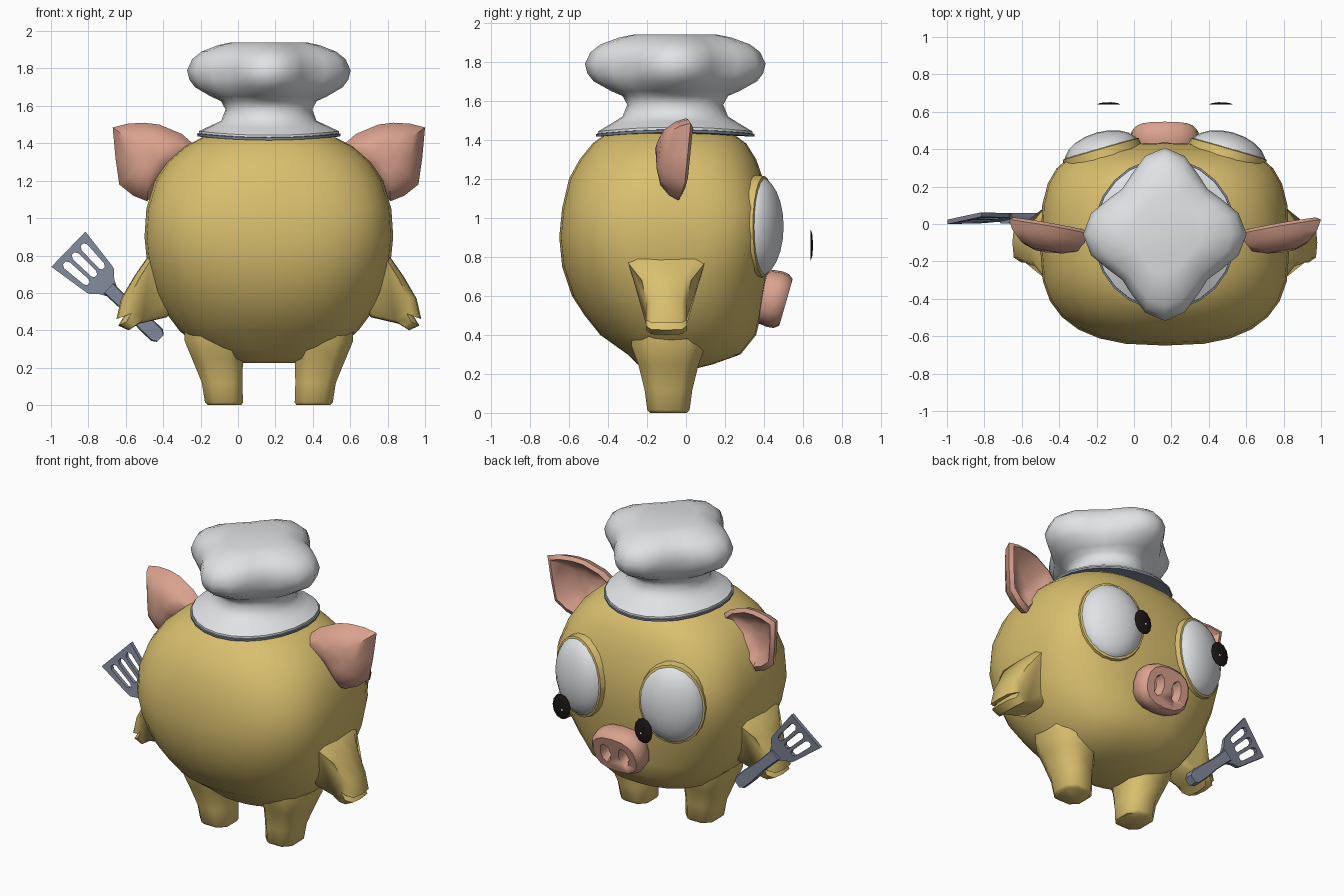
import bpy, bmesh, math
from mathutils import Vector, Matrix

if "Cube" in bpy.data.objects:
    bpy.data.objects.remove(bpy.data.objects["Cube"])

CX = 0.165  # symmetry plane of the body


def mat(name, rgb):
    m = bpy.data.materials.new(name)
    m.diffuse_color = (*rgb, 1)
    m.use_nodes = True
    m.node_tree.nodes["Principled BSDF"].inputs["Base Color"].default_value = m.diffuse_color
    return m


YELLOW = mat("mustard_skin", (0.69, 0.52, 0.155))
PINK = mat("pink_skin", (0.70, 0.36, 0.27))
WHITE = mat("white", (0.75, 0.76, 0.78))
SLATE = mat("slate_metal", (0.22, 0.25, 0.325))
BLACK = mat("pupil_black", (0.012, 0.008, 0.008))


def finish(name, bm, material, angle=40, mirror=False):
    bmesh.ops.recalc_face_normals(bm, faces=bm.faces)
    me = bpy.data.meshes.new(name)
    bm.to_mesh(me)
    bm.free()
    me.materials.append(material)
    ob = bpy.data.objects.new(name, me)
    bpy.context.collection.objects.link(ob)
    if mirror:  # mirrored twin across the body's middle
        pivot = bpy.data.objects.get("mirror_pivot")
        if not pivot:
            pivot = bpy.data.objects.new("mirror_pivot", None)
            pivot.location.x = CX
            pivot.hide_render = True
            bpy.context.collection.objects.link(pivot)
        mod = ob.modifiers.new("Mirror", 'MIRROR')
        mod.mirror_object = pivot
    bpy.ops.object.select_all(action='DESELECT')
    ob.select_set(True)
    bpy.context.view_layer.objects.active = ob
    bpy.ops.object.shade_smooth_by_angle(angle=math.radians(angle))
    return ob


def loft(rings, cap=True):
    bm = bmesh.new()
    vs = [[bm.verts.new(p) for p in r] for r in rings]
    n = len(rings[0])
    for a, b in zip(vs, vs[1:]):
        for i in range(n):
            j = (i + 1) % n
            bm.faces.new((a[i], a[j], b[j], b[i]))
    if cap:
        bm.faces.new(vs[0])
        bm.faces.new(vs[-1])
    return bm


def power(c, e):
    return math.copysign(abs(c) ** e, c)


def oval(cx, cy, z, rx, ry, n, e=1.0, off=0.0):
    ang = [2 * math.pi * (i + off) / n for i in range(n)]
    return [(cx + rx * power(math.cos(a), e), cy + ry * power(math.sin(a), e), z) for a in ang]


# Body: stacked rings (height, half width, back, front), squarer at the face
def body_ring(z, w, back, front, n=28):
    pts = []
    square = max(0, 1 - abs(z - 0.98) / 0.5)
    for i in range(n):
        a = 2 * math.pi * i / n
        s, c = math.sin(a), math.cos(a)
        e = 0.82 - 0.30 * square if s > 0 else 0.9 - 0.16 * square
        mid = -0.08 - 0.08 * square
        r = front - mid if s > 0 else mid - back
        pts.append((CX + w * power(c, e), mid + r * power(s, e), z))
    return pts


BODY = [(0.225, 0.14, -0.19, 0.04), (0.25, 0.26, -0.25, 0.14), (0.30, 0.37, -0.30, 0.28),
        (0.40, 0.48, -0.44, 0.36), (0.50, 0.555, -0.52, 0.385), (0.60, 0.605, -0.585, 0.40),
        (0.75, 0.65, -0.635, 0.425), (0.90, 0.665, -0.65, 0.435), (1.05, 0.655, -0.635, 0.43),
        (1.20, 0.61, -0.60, 0.395), (1.30, 0.545, -0.545, 0.36), (1.38, 0.455, -0.48, 0.31),
        (1.44, 0.34, -0.40, 0.23), (1.48, 0.15, -0.20, 0.06)]
finish("body", loft([body_ring(*b) for b in BODY]), YELLOW, 60)

# Legs: tapered eight-sided columns flowing into the belly
LEG = [(0.0, -0.072, 0.095, 0.10), (0.015, -0.075, 0.108, 0.115), (0.12, -0.085, 0.115, 0.13),
       (0.25, -0.11, 0.145, 0.165), (0.34, -0.115, 0.18, 0.20), (0.46, -0.10, 0.20, 0.21)]
finish("legs", loft([oval(x, -0.09, z, rx, ry, 8, 0.75, 0.5) for z, x, rx, ry in LEG]),
       YELLOW, 50, True)

# Arms: hand-shaped outline carried through the depth and narrowed at the edges
ARM = [(-0.34, 0.86), (-0.485, 0.79), (-0.555, 0.69), (-0.625, 0.57), (-0.65, 0.46),
       (-0.61, 0.475), (-0.64, 0.425), (-0.585, 0.40), (-0.53, 0.435), (-0.38, 0.47), (-0.30, 0.60)]


def arm_ring(t, shrink):
    out = []
    for x, z in ARM:
        half = 0.105 + 0.09 * max(0, z - 0.66) / 0.13
        out.append((x + (-0.42 - x) * shrink, -0.10 + t * half, z + (0.6 - z) * shrink * 0.6))
    return out


finish("arms", loft([arm_ring(-1, 0.2), arm_ring(-0.75, 0.03), arm_ring(0, 0),
                     arm_ring(0.75, 0.03), arm_ring(1, 0.2)]), YELLOW, 50, True)

# Ears: bulged back, hollow front
EAR = [(-0.67, 1.485), (-0.59, 1.505), (-0.50, 1.51), (-0.42, 1.50), (-0.30, 1.45), (-0.22, 1.38),
       (-0.36, 1.25), (-0.43, 1.16), (-0.485, 1.09), (-0.56, 1.12), (-0.635, 1.18), (-0.655, 1.32)]


def ear_ring(s, y):
    return [(-0.47 + (x + 0.47) * s, y - 0.16 * (x + 0.47) * s + 0.08 * (z - 1.34) * s,
             1.34 + (z - 1.34) * s) for x, z in EAR]


finish("ears", loft([ear_ring(0.35, -0.145), ear_ring(0.68, -0.12), ear_ring(0.9, -0.07),
                     ear_ring(1, -0.02), ear_ring(0.86, -0.002), ear_ring(0.62, -0.05),
                     ear_ring(0.3, -0.075)]), PINK, 50, True)

# Eyes: flattened balls turned outward, each in a thin raised socket rim
EYE = Matrix.Translation((-0.17, 0.375, 0.955)) @ Matrix.Rotation(math.radians(16), 4, 'Z')
bm = bmesh.new()
bmesh.ops.create_uvsphere(bm, u_segments=20, v_segments=12, radius=1,
                          matrix=EYE @ Matrix.Diagonal((0.208, 0.118, 0.255, 1)))
finish("eyes", bm, WHITE, 60, True)
rings = []
for i in range(24):
    a = 2 * math.pi * i / 24
    rings.append([EYE @ Vector(((0.207 + d) * math.cos(a), y, (0.255 + d) * math.sin(a)))
                  for d, y in ((-0.02, -0.09), (-0.012, 0.032), (0.004, 0.027), (0.02, -0.09))])
finish("eye_sockets", loft(rings + rings[:1], False), YELLOW, 40, True)

# Pupils: thin curved discs floating ahead of the eyes, with small glints
PUPIL = (-0.135, 0.645, 0.86)


def dome(r, y):
    return [(PUPIL[0] + 0.066 * r * math.cos(i * math.pi / 6), y,
             PUPIL[2] + 0.083 * r * math.sin(i * math.pi / 6)) for i in range(12)]


finish("pupils", loft([dome(0.6, 0.643), dome(1, 0.638), dome(0.7, 0.647), dome(0.3, 0.65)]),
       BLACK, 50, True)
bm = bmesh.new()
bmesh.ops.create_cube(bm, size=1, matrix=Matrix.Translation((PUPIL[0] + 0.01, 0.65, 0.845))
                      @ Matrix.Diagonal((0.012, 0.004, 0.012, 1)))
finish("pupil_glints", bm, WHITE, 30, True)

# Snout: rounded block tipped downward with two hollow nostrils
SNOUT = Matrix.Translation((CX, 0.455, 0.583)) @ Matrix.Rotation(math.radians(-106), 4, 'X')


def snout_ring(r, h):
    return [SNOUT @ Vector(p) for p in oval(0, 0, h, 0.186 * r, 0.148 * r, 16, 0.8)]


snout = finish("snout", loft([snout_ring(0.8, -0.09), snout_ring(0.96, -0.05), snout_ring(1, 0.0),
                              snout_ring(0.97, 0.035), snout_ring(0.84, 0.06)]), PINK, 35)
for s in (-1, 1):
    cut = finish("nostril_cutter", loft([[SNOUT @ Vector(p) for p in
                 oval(s * 0.066, 0, h, r, r * 1.8, 8)] for h, r in ((0.0, 0.024), (0.09, 0.046))]), PINK)
    cut.hide_render = True
    cut.hide_set(True)
    mod = snout.modifiers.new("Nostril", 'BOOLEAN')
    mod.operation = 'DIFFERENCE'
    mod.solver = 'EXACT'
    mod.object = cut


# Hat: flared brim, band and four-lobed puff (height, radius, lobe strength, droop front and back)
def hat_ring(z, r, lobe, droop=0.0, n=24):
    pts = []
    for i in range(n):
        a = 2 * math.pi * i / n
        k = r * (1 - lobe + lobe * math.cos(4 * a))
        pts.append((CX + k * math.cos(a), -0.055 + 1.06 * k * math.sin(a),
                    z - droop * math.sin(a) ** 2))
    return pts


HAT = [(1.452, 0.375, 0, 0.022), (1.465, 0.374, 0, 0.022), (1.495, 0.31, 0, 0.012), (1.52, 0.255, 0),
       (1.58, 0.232, 0), (1.625, 0.255, 0.03), (1.65, 0.31, 0.07), (1.70, 0.395, 0.11),
       (1.74, 0.425, 0.13), (1.79, 0.437, 0.13), (1.85, 0.41, 0.12), (1.89, 0.36, 0.11),
       (1.925, 0.27, 0.10), (1.94, 0.20, 0.08)]
finish("chef_hat", loft([hat_ring(*h) for h in HAT]), WHITE, 50)
finish("hat_trim", loft([hat_ring(1.43, 0.34, 0, 0.012), hat_ring(1.438, 0.382, 0, 0.022),
                         hat_ring(1.452, 0.384, 0, 0.022), hat_ring(1.456, 0.35, 0, 0.018)]), SLATE, 40)


# Spatula: maps along (u), across (w) and depth (y) to its leaning pose
def pose(u, w, y):
    return (-0.415 - 0.718 * u - 0.696 * w, y, 0.357 + 0.696 * u - 0.718 * w)


def both(half):
    return half + [(u, -w) for u, w in reversed(half)]


# Handle: rounded bar waisted toward the blade
GRIP = both([(0.0, 0.026), (0.025, 0.044), (0.11, 0.045), (0.24, 0.034), (0.385, 0.038)])
finish("spatula_handle", loft([[pose(u, w * k, y) for u, w in GRIP] for y, k in
                               ((0.003, 0.85), (0.012, 1), (0.05, 1), (0.058, 0.85))]), SLATE, 40)

# Blade: flat filled outline with three slots, slightly rolled
shapes = [both([(0.36, 0.036), (0.40, 0.058), (0.435, 0.093), (0.46, 0.10), (0.685, 0.131)])]
for c in (-1, 0, 1):
    shapes.append([(u, c * (0.058 + 0.06 * (u - 0.48)) + d) for u, d in
                   both([(0.48, 0.01), (0.495, 0.019), (0.63, 0.022), (0.65, 0.01)])])
cu = bpy.data.curves.new("blade_outline", 'CURVE')
cu.dimensions = '2D'
cu.fill_mode = 'BOTH'
cu.extrude = 0.012
for pts in shapes:
    sp = cu.splines.new('POLY')
    sp.points.add(len(pts) - 1)
    for p, (u, v) in zip(sp.points, pts):
        p.co = (u, v, 0, 1)
    sp.use_cyclic_u = True
tmp = bpy.data.objects.new("blade_outline", cu)
bpy.context.collection.objects.link(tmp)
bpy.context.view_layer.update()
bm = bmesh.new()
bm.from_mesh(bpy.data.meshes.new_from_object(tmp.evaluated_get(bpy.context.evaluated_depsgraph_get())))
bpy.data.objects.remove(tmp)
bmesh.ops.remove_doubles(bm, verts=bm.verts, dist=0.0001)
for v in bm.verts:
    v.co = pose(v.co.x, v.co.y, 0.031 - 0.15 * v.co.y + v.co.z)
finish("spatula_blade", bm, SLATE, 30)
